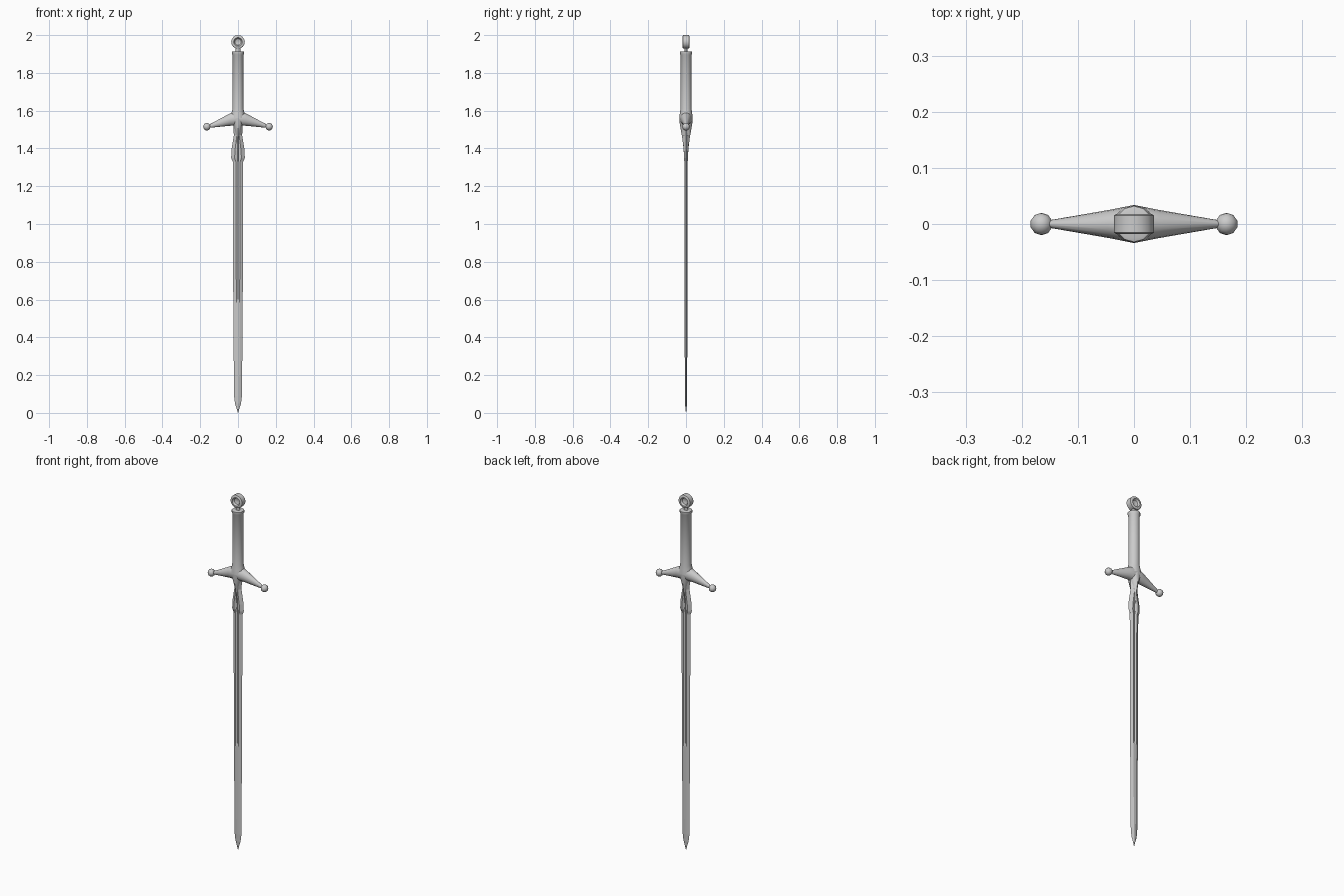
import bpy, bmesh
from math import cos, sin, pi
from mathutils import Vector

if "Cube" in bpy.data.objects:
    bpy.data.objects.remove(bpy.data.objects["Cube"])


def finish(name, bm, smooth=True, angle=35):
    bmesh.ops.recalc_face_normals(bm, faces=bm.faces)
    me = bpy.data.meshes.new(name)
    bm.to_mesh(me)
    bm.free()
    ob = bpy.data.objects.new(name, me)
    bpy.context.collection.objects.link(ob)
    if smooth:
        bpy.ops.object.select_all(action='DESELECT')
        ob.select_set(True)
        bpy.context.view_layer.objects.active = ob
        bpy.ops.object.shade_smooth_by_angle(angle=angle * pi / 180)
    return ob


def loft(name, rings, smooth=True, angle=35):
    """Skin a list of equal-length closed rings and cap both ends."""
    bm = bmesh.new()
    vr = [[bm.verts.new(p) for p in r] for r in rings]
    n = len(vr[0])
    for a, b in zip(vr, vr[1:]):
        for i in range(n):
            j = (i + 1) % n
            bm.faces.new((a[i], a[j], b[j], b[i]))
    bm.faces.new(vr[0])
    bm.faces.new(vr[-1])
    bmesh.ops.remove_doubles(bm, verts=bm.verts, dist=1e-6)
    return finish(name, bm, smooth, angle)


def ellipse(rx, ry, n, phase=0.0):
    return [(rx * cos(2 * pi * i / n + phase), ry * sin(2 * pi * i / n + phase)) for i in range(n)]


def round_z(name, prof, n, angle=35):
    return loft(name, [[(x, y, z) for x, y in ellipse(rx, ry, n, pi / n if n == 8 else 0)]
                       for z, rx, ry in prof], True, angle)


# Blade: half width, fuller half width, thickness, fuller floor at each height
def blade_ring(z, w, f, t, d):
    return [(w, 0, z), (f, t, z), (0, d, z), (-f, t, z),
            (-w, 0, z), (-f, -t, z), (0, -d, z), (f, -t, z)]


loft("blade", [blade_ring(*s) for s in [
    (1.40, .028, .011, .009, .004),
    (0.60, .025, .009, .0075, .003),
    (0.585, .025, .009, .0075, .0075),
    (0.09, .021, .006, .006, .006),
    (0.05, .016, .004, .005, .005),
    (0.02, .006, .002, .003, .003),
    (0.0, .0008, .0003, .0005, .0005)]], False)

# Ricasso: waisted under the guard, flaring to small side lugs
loft("ricasso", [blade_ring(*s) for s in [
    (1.55, .026, .010, .026, .026),
    (1.47, .022, .006, .013, .015),
    (1.39, .035, .016, .012, .007),
    (1.35, .036, .018, .011, .005),
    (1.33, .028, .012, .009, .004)]], False)

# Langets: tapered tongue running from the guard down the blade
round_z("langet", [(1.56, .032, .034), (1.53, .026, .033), (1.49, .014, .026),
                   (1.45, .006, .019), (1.40, .004, .013), (1.33, .002, .009)], 12)

# Guard: two drooping tapered arms
loft("crossguard", [[(x, y, zc + z) for y, z in ellipse(ry, rz, 16)] for x, zc, ry, rz in [
    (-.155, 1.517, .006, .008), (-.045, 1.552, .025, .032), (0, 1.562, .034, .041),
    (.045, 1.552, .025, .032), (.155, 1.517, .006, .008)]])

# Ball ends of the guard
for side, s in (("left", -1), ("right", 1)):
    bm = bmesh.new()
    bmesh.ops.create_uvsphere(bm, u_segments=10, v_segments=8, radius=.02)
    bmesh.ops.translate(bm, verts=bm.verts, vec=Vector((s * .165, 0, 1.515)))
    finish("guard_ball_" + side, bm, True, 60)

# Grip with flared root and a raised rim at the top
round_z("grip", [(1.56, .042, .034), (1.585, .035, .033), (1.61, .029, .029),
                 (1.895, .029, .029), (1.9, .032, .032), (1.912, .032, .032),
                 (1.914, .026, .026)], 12)

# Neck under the pommel
round_z("pommel_neck", [(1.90, .014, .01), (1.92, .012, .008),
                        (1.935, .014, .01), (1.945, .014, .01)], 12)

# Wheel pommel with dished faces
loft("pommel", [[(x, y, 1.964 + z) for x, z in ellipse(r, r, 16)] for r, y in [
    (.006, -.005), (.017, -.009), (.023, -.018), (.031, -.018), (.036, -.015),
    (.036, .015), (.031, .018), (.023, .018), (.017, .009), (.006, .005)]])
